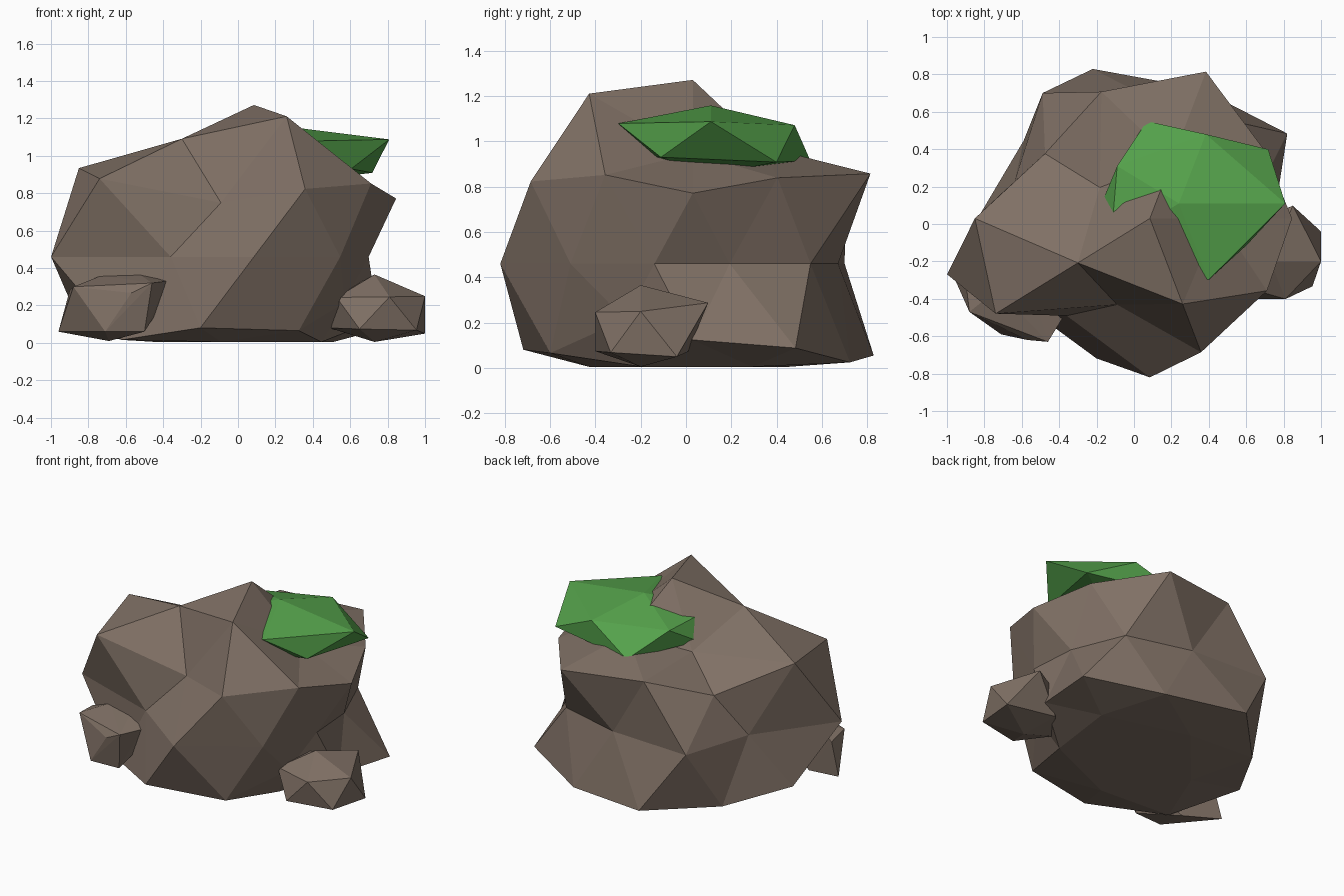
import bpy, bmesh, math
from mathutils import Vector

if "Cube" in bpy.data.objects:
    bpy.data.objects.remove(bpy.data.objects["Cube"])


def material(name, rgb):
    m = bpy.data.materials.new(name)
    m.diffuse_color = (*rgb, 1)
    m.use_nodes = True
    m.node_tree.nodes["Principled BSDF"].inputs["Base Color"].default_value = m.diffuse_color
    return m


stone = material("brown_stone", (0.215, 0.163, 0.130))
green = material("moss_green", (0.09, 0.36, 0.07))


def finish(name, bm, mat):
    bmesh.ops.recalc_face_normals(bm, faces=bm.faces)
    me = bpy.data.meshes.new(name)
    bm.to_mesh(me)
    bm.free()
    me.materials.append(mat)
    ob = bpy.data.objects.new(name, me)
    bpy.context.collection.objects.link(ob)
    return ob


def lumpy_ball(name, subdiv, centre, scale, rings, mat, floor=0.005):
    """Icosphere pushed in or out per vertex: rings of radii run from the top
    down, each ring counted by rising angle from +x."""
    bm = bmesh.new()
    bmesh.ops.create_icosphere(bm, subdivisions=subdiv, radius=1)

    def key(v):
        n = v.co.normalized()
        angle = round(math.degrees(math.atan2(n.y, n.x))) % 360
        return (-round(n.z, 2), 0 if abs(n.z) > 0.99 else angle)

    radii = [r for ring in rings for r in ring]
    for v, r in zip(sorted(bm.verts, key=key), radii):
        n = v.co.normalized() * r
        v.co = Vector([c + s * a for c, s, a in zip(centre, scale, n)])
        v.co.z = max(v.co.z, floor)
    return finish(name, bm, mat)


# Main boulder
lumpy_ball("boulder", 2, (0.085, 0.03, 0.46), (1, 0.85, 0.82), [
    [0.99],
    [0.70, 0.74, 0.63, 0.905, 1.077],
    [0.88, 0.985, 1.10, 0.67, 0.91],
    [0.85, 1.085, 0.775, 1.14, 0.99],
    [0.62, 0.756, 0.755, 0.975, 0.76, 1.14, 0.757, 1.0, 0.785, 0.645],
    [1.015, 1.105, 1.03, 1.035, 0.67],
    [0.78, 1.01, 0.98, 1.03, 0.915],
    [1.0, 1.0, 1.0, 1.08, 0.85],
    [1.0]], stone)

# Small stone at the right
lumpy_ball("right_stone", 1, (0.73, -0.20, 0.16), (1, 0.815, 0.663), [
    [0.31],
    [0.302, 0.43, 0.30, 0.28, 0.29],
    [0.373, 0.30, 0.27, 0.29, 0.31],
    [0.235]], stone)

# Moss cap on the back right shoulder
lumpy_ball("moss_cap", 1, (0.24, 0.11, 1.0), (1.2, 1, 0.37), [
    [0.43],
    [0.53, 0.435, 0.38, 0.42, 0.48],
    [0.55, 0.517, 0.385, 0.40, 0.42],
    [0.40]], green)

# Small stone at the front left
bm = bmesh.new()
for p in [(-.96, -.29, .06), (-.88, -.47, .30), (-.71, -.59, .06), (-.57, -.62, .267),
          (-.46, -.63, .32), (-.38, -.50, .33), (-.50, -.58, .06), (-.41, -.45, .20),
          (-.73, -.35, .36), (-.54, -.38, .375), (-.69, -.35, .01), (-.90, -.30, .28)]:
    bm.verts.new(p)
bmesh.ops.convex_hull(bm, input=bm.verts)
finish("left_stone", bm, stone)
